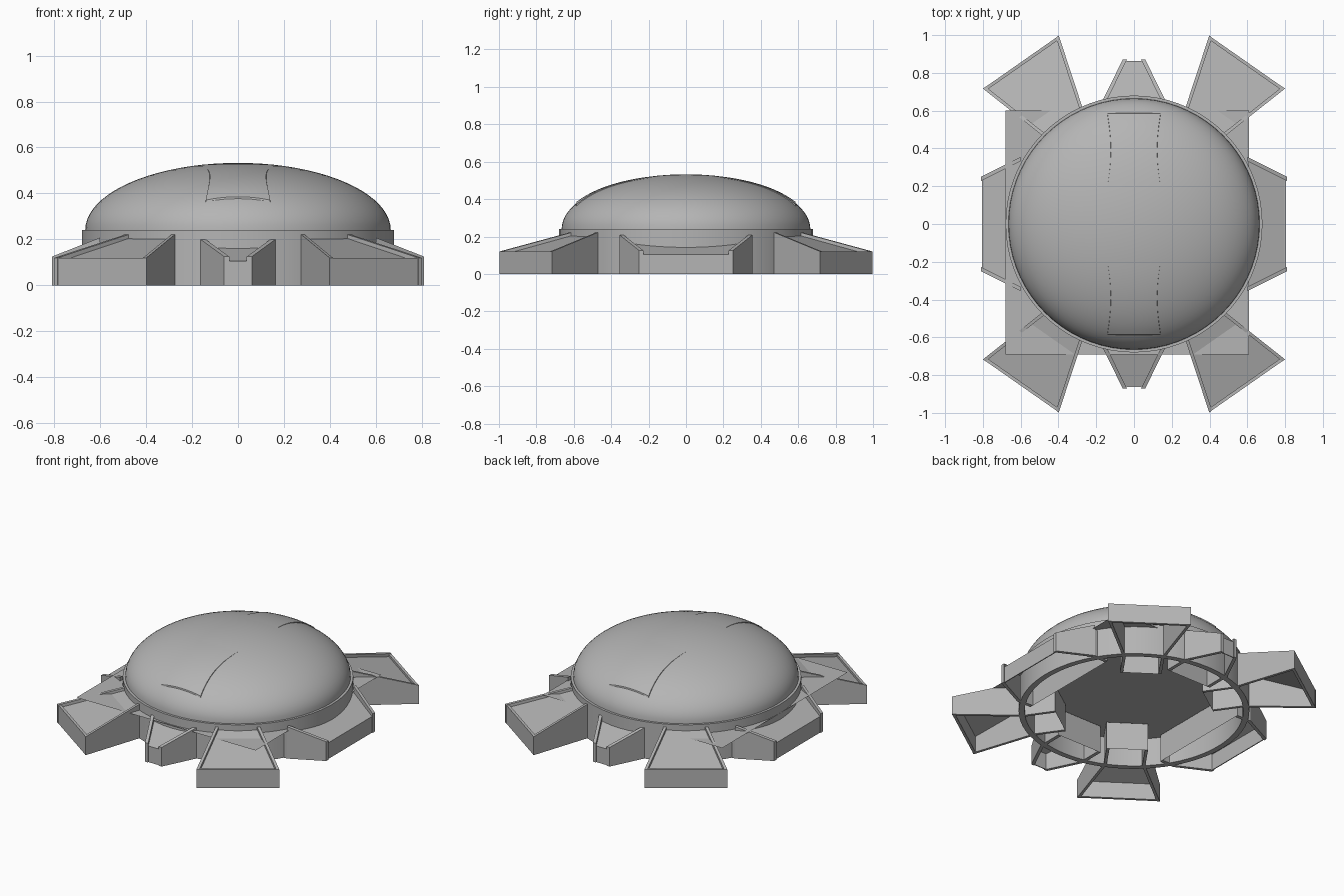
import bpy, bmesh, math
from mathutils import Vector

if "Cube" in bpy.data.objects:
    bpy.data.objects.remove(bpy.data.objects["Cube"])

grey = bpy.data.materials.new("mid_grey")
grey.diffuse_color = (0.46, 0.46, 0.46, 1)
grey.use_nodes = True
grey.node_tree.nodes["Principled BSDF"].inputs["Base Color"].default_value = grey.diffuse_color


def finish(name, bm, smooth=False):
    bmesh.ops.remove_doubles(bm, verts=bm.verts, dist=1e-5)
    bmesh.ops.recalc_face_normals(bm, faces=bm.faces)
    me = bpy.data.meshes.new(name)
    bm.to_mesh(me)
    bm.free()
    me.materials.append(grey)
    ob = bpy.data.objects.new(name, me)
    bpy.context.collection.objects.link(ob)
    if smooth:
        bpy.ops.object.select_all(action='DESELECT')
        ob.select_set(True)
        bpy.context.view_layer.objects.active = ob
        bpy.ops.object.shade_smooth_by_angle(angle=math.radians(35))
    return ob


def lathe(name, profile, closed=False, n=72):
    bm = bmesh.new()
    vs = [bm.verts.new((r, 0, z)) for r, z in profile]
    es = [bm.edges.new(p) for p in zip(vs, vs[1:])]
    if closed:
        es.append(bm.edges.new((vs[-1], vs[0])))
    bmesh.ops.spin(bm, geom=vs + es, cent=(0, 0, 0), axis=(0, 0, 1),
                   angle=math.tau, steps=n, use_duplicate=False)
    return finish(name, bm, True)


# Shallow dome and the hollow drum wall carrying it
R, H, Z0 = 0.665, 0.293, 0.24
lathe("dome", [(R * math.cos(t), Z0 + H * math.sin(t))
               for t in [math.pi / 2 * i / 20 for i in range(21)]])
lathe("drum_wall", [(0.68, 0), (0.68, Z0), (0.645, Z0), (0.645, 0)], True)

# Slightly raised panels on the front and back of the dome, with crisp borders
for name, s in (("front_dome_panel", -1), ("back_dome_panel", 1)):
    bm = bmesh.new()
    nx, ny = 12, 16
    grid = []
    for j in range(ny + 2):
        k = min(j, ny) / ny
        y = 0.2 + 0.385 * k + (0.003 if j > ny else 0)
        w = 0.14 - 0.018 * math.sin(math.pi * k)
        row = []
        for i in range(nx + 3):
            x = w * (2 * min(max(i - 1, 0), nx) / nx - 1)
            border = i in (0, nx + 2) or j > ny
            x += 0.002 * ((i == nx + 2) - (i == 0))
            lift = -0.004 if border else 0.006 * k
            z = Z0 + H * math.sqrt(1 - (x * x + y * y) / R ** 2) + lift
            row.append(bm.verts.new((x, s * y, z)))
        grid.append(row)
    for a, b in zip(grid, grid[1:]):
        for i in range(nx + 2):
            bm.faces.new((a[i], a[i + 1], b[i + 1], b[i]))
    finish(name, bm, True)

# Flat deck sheet under the dome, a little off centre
DECK = 0.183
bm = bmesh.new()
bm.faces.new([bm.verts.new((x, y, DECK)) for x, y in
              ((-0.68, -0.69), (0.61, -0.69), (0.61, 0.6), (-0.68, 0.6))])
finish("deck", bm)


def buttress(name, angle, d, w, rim, floor, back, t=0.018, lip=False):
    """Open-bottomed trough: d, w, rim, floor hold (inner, outer) values."""
    u = Vector((math.cos(angle), math.sin(angle), 0))
    v = Vector((-u.y, u.x, 0))
    top = DECK - 0.005
    bm = bmesh.new()

    def P(a, b, z):
        return bm.verts.new(u * a + v * b + Vector((0, 0, z)))

    def slab(pts):
        # vertical-sided block on the ground: pts are (out, across, top height)
        lo = [P(a, b, 0) for a, b, z in pts]
        hi = [P(a, b, z) for a, b, z in pts]
        bm.faces.new(lo)
        bm.faces.new(hi)
        for i in range(len(pts)):
            k = (i + 1) % len(pts)
            bm.faces.new((lo[i], lo[k], hi[k], hi[i]))

    # Side walls, tapered outside and straight inside the drum
    for s in (-1, 1):
        slab([(d[0], s * w[0], rim[0]), (d[1], s * w[1], rim[1]),
              (d[1], s * (w[1] - t), rim[1]), (d[0], s * (w[0] - t), rim[0])])
        slab([(back, s * w[0], top), (d[0], s * w[0], top),
              (d[0], s * (w[0] - t), top), (back, s * (w[0] - t), top)])
    # Sloping floor
    e, f = d[1] - (t if lip else 0.012), d[1] - (0.001 if lip else 0.006)
    w0, w1 = w[0] - t / 2, w[1] - t / 2
    bm.faces.new((P(d[0], -w0, floor[0]), P(e, -w1, floor[1]),
                  P(e, w1, floor[1]), P(d[0], w0, floor[0])))
    # Outer end wall and inner end face
    z = rim[1] if lip else floor[1]
    slab([(e, -w1, z), (f, -w1, z), (f, w1, z), (e, w1, z)])
    bm.faces.new((P(back, -w[0], 0), P(back, w[0], 0),
                  P(back, w[0], top), P(back, -w[0], top)))
    finish(name, bm)


# Four large corner ramps
a = math.atan2(0.82, 0.573)
for i, ang in enumerate((a, math.pi - a, math.pi + a, -a)):
    buttress(f"corner_ramp_{i + 1}", ang, (0.64, 1.046), (0.123, 0.245),
             (0.229, 0.12), (0.212, 0.105), 0.45, lip=True)

# Narrow front and back troughs, wide side troughs
for name, ang in (("back", math.pi / 2), ("front", -math.pi / 2)):
    buttress(name + "_trough", ang, (0.66, 0.87), (0.163, 0.06),
             (0.2, 0.125), (0.167, 0.105), 0.5, t=0.022)
for name, ang in (("right", 0), ("left", math.pi)):
    buttress(name + "_trough", ang, (0.6, 0.81), (0.355, 0.25),
             (0.208, 0.125), (0.167, 0.105), 0.5, t=0.022)
